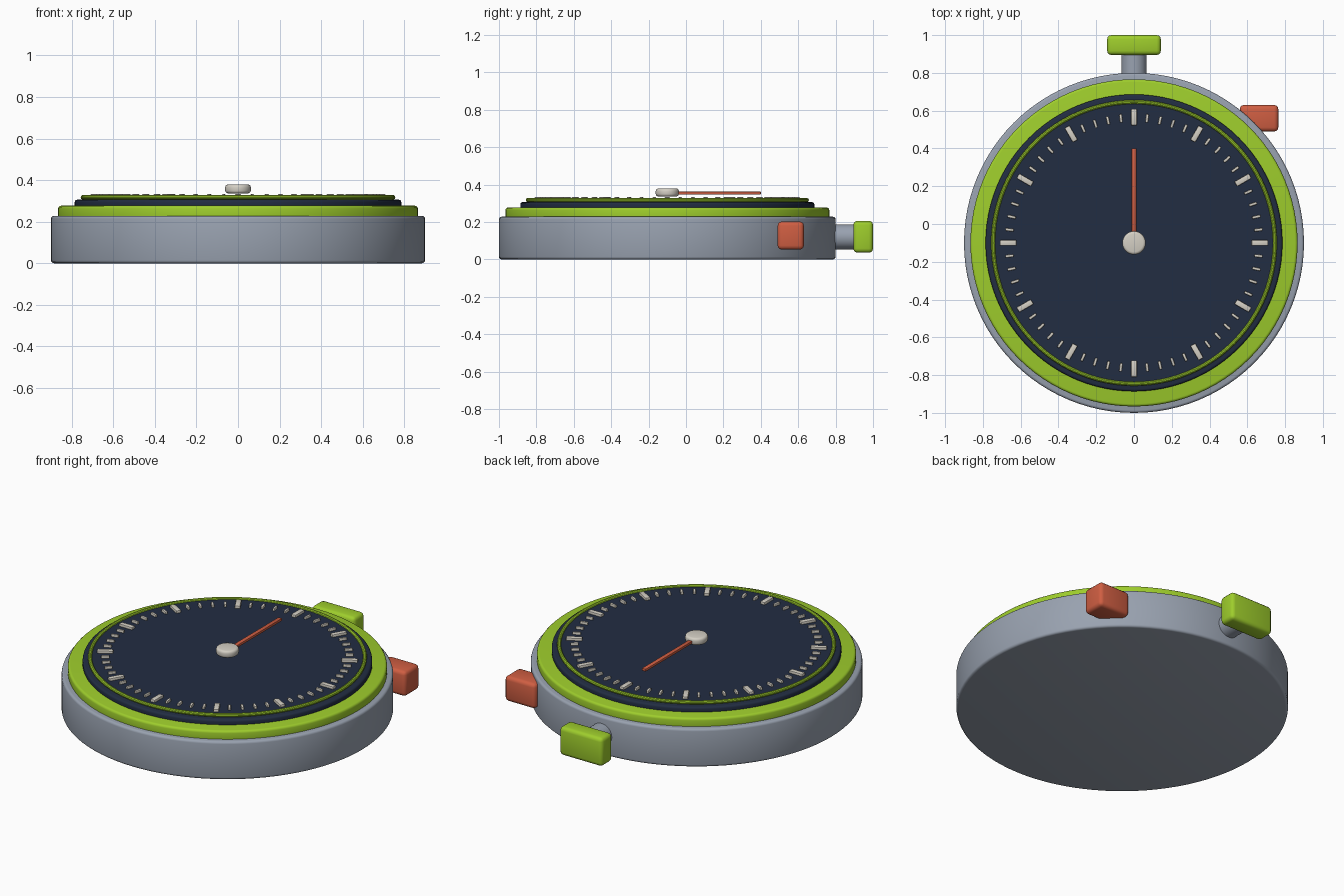
import bpy, math
from mathutils import Matrix

if "Cube" in bpy.data.objects:
    bpy.data.objects.remove(bpy.data.objects["Cube"])

CY = -0.1  # centre of the round body along y


def material(name, rgb):
    m = bpy.data.materials.new(name)
    lin = [(c / 255 / 12.92) if c < 11 else ((c / 255 + 0.055) / 1.055) ** 2.4 for c in rgb]
    m.diffuse_color = (*lin, 1)
    m.use_nodes = True
    m.node_tree.nodes["Principled BSDF"].inputs["Base Color"].default_value = m.diffuse_color
    return m


GREY = material("steel grey", (153, 162, 176))
GREEN = material("lime green", (158, 205, 44))
NAVY = material("dark navy", (34, 45, 66))
CREAM = material("cream", (212, 207, 196))
RED = material("orange red", (207, 94, 66))


def finish(ob, name, mat, bevel=0.0, segments=3):
    ob.name = name
    ob.data.materials.append(mat)
    if bevel:
        b = ob.modifiers.new("rounded_edges", 'BEVEL')
        b.width, b.segments, b.limit_method = bevel, segments, 'ANGLE'
        b.angle_limit = math.radians(40)
        bpy.ops.object.modifier_apply(modifier=b.name)
    bpy.ops.object.shade_smooth_by_angle(angle=math.radians(35))
    return ob


def disc(name, r, z0, z1, mat, bevel, sides=96):
    bpy.ops.mesh.primitive_cylinder_add(vertices=sides, radius=r, depth=z1 - z0,
                                        location=(0, CY, (z0 + z1) / 2))
    return finish(bpy.context.object, name, mat, bevel)


def box(name, lo, hi, mat, bevel, segments=3):
    size = [b - a for a, b in zip(lo, hi)]
    mid = [(a + b) / 2 for a, b in zip(lo, hi)]
    bpy.ops.mesh.primitive_cube_add(size=1, location=mid)
    ob = bpy.context.object
    ob.scale = size
    bpy.ops.object.transform_apply(location=False, rotation=False, scale=True)
    return finish(ob, name, mat, bevel, segments)


# Stacked round body
disc("case", 0.9, 0.0, 0.228, GREY, 0.014)
disc("bezel", 0.866, 0.20, 0.277, GREEN, 0.014)
disc("inner_bezel", 0.786, 0.26, 0.306, NAVY, 0.012)
disc("dial", 0.742, 0.29, 0.318, NAVY, 0.0)

# Thin raised ring around the dial
bpy.ops.mesh.primitive_torus_add(major_segments=96, minor_segments=10, major_radius=0.746,
                                 minor_radius=0.011, location=(0, CY, 0.317))
finish(bpy.context.object, "dial_ring", GREEN)

# Sixty dial marks, longer every fifth
for i in range(60):
    major = i % 5 == 0
    r0, r1, w = (0.622, 0.71, 0.015) if major else (0.64, 0.685, 0.0075)
    mark = box("hour_mark" if major else "minute_mark", (-w, r0, 0.312), (w, r1, 0.333),
               CREAM, 0.005, 2)
    spin = Matrix.Translation((0, CY, 0)) @ Matrix.Rotation(-i * math.tau / 60, 4, 'Z')
    mark.matrix_world = spin @ Matrix.Translation(mark.location)

# Hand and hub
box("hand", (-0.013, CY, 0.346), (0.013, 0.4, 0.362), RED, 0.004, 2)
disc("hub", 0.062, 0.336, 0.379, CREAM, 0.014, 32)

# Crown on its stem, and the side button
bpy.ops.mesh.primitive_cylinder_add(vertices=32, radius=0.067, depth=0.2,
                                    location=(0, 0.83, 0.12), rotation=(math.pi / 2, 0, 0))
finish(bpy.context.object, "crown_stem", GREY)
box("crown", (-0.142, 0.895, 0.036), (0.142, 1.0, 0.206), GREEN, 0.022)
box("side_button", (0.56, 0.49, 0.052), (0.764, 0.63, 0.202), RED, 0.022)
